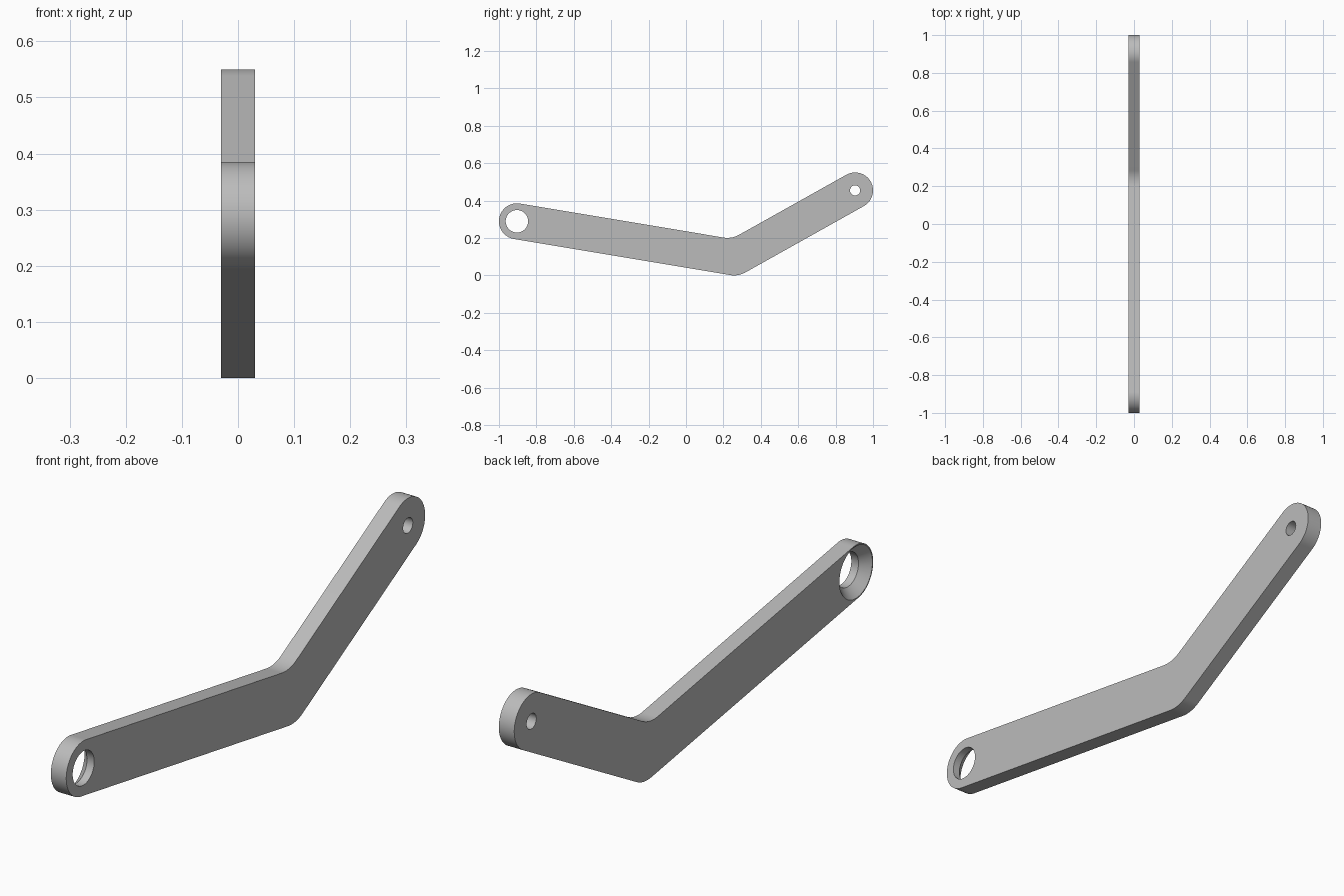
import bpy
import bmesh
import math
from mathutils import Vector

cube = bpy.data.objects.get("Cube")
if cube:
    bpy.data.objects.remove(cube)

HALF = 0.03       # half thickness along x
R = 0.096         # half width of the arm, radius of both ends
BEND_R = 0.127    # fillet radius at the elbow
FRONT = Vector((-0.904, 0.289))
ELBOW = Vector((0.262, 0.0945))
BACK = Vector((0.904, 0.454))

steel = bpy.data.materials.new("grey metal")
steel.use_nodes = True
GREY = (0.5, 0.5, 0.5, 1)
steel.diffuse_color = GREY
steel.node_tree.nodes["Principled BSDF"].inputs["Base Color"].default_value = GREY


def arc(centre, radius, start, end, steps):
    angles = [start + (end - start) * i / steps for i in range(steps + 1)]
    return [centre + radius * Vector((math.cos(a), math.sin(a))) for a in angles]


def make_object(name, bm):
    bmesh.ops.recalc_face_normals(bm, faces=bm.faces)
    mesh = bpy.data.meshes.new(name)
    bm.to_mesh(mesh)
    bm.free()
    obj = bpy.data.objects.new(name, mesh)
    bpy.context.collection.objects.link(obj)
    return obj


def revolve_cutter(name, centre, profile, steps=64):
    """Solid turned about an x-parallel axis from (x, radius) pairs."""
    bm = bmesh.new()
    rings = [[bm.verts.new((x, *p)) for p in arc(centre, r, 0, math.tau, steps)[:-1]]
             for x, r in profile]
    for a, b in zip(rings, rings[1:]):
        for i in range(steps):
            j = (i + 1) % steps
            bm.faces.new((a[i], a[j], b[j], b[i]))
    bm.faces.new(rings[0])
    bm.faces.new(rings[-1])
    obj = make_object(name, bm)
    obj.hide_render = True
    return obj


# Bent arm outline: two round ends joined by a filleted elbow
d1, d2 = (ELBOW - FRONT).normalized(), (BACK - ELBOW).normalized()
a1, a2 = math.atan2(d1.y, d1.x), math.atan2(d2.y, d2.x)
q = math.pi / 2
mid = (a1 + a2) / 2
up = Vector((-math.sin(mid), math.cos(mid)))
spread = 1 / math.cos((a2 - a1) / 2)
lower_centre = ELBOW + up * (BEND_R - R) * spread
upper_centre = ELBOW + up * (BEND_R + R) * spread

outline = arc(FRONT, R, a1 + q, a1 + 3 * q, 40)
outline += arc(lower_centre, BEND_R, a1 - q, a2 - q, 16)
outline += arc(BACK, R, a2 - q, a2 + q, 40)
outline += arc(upper_centre, BEND_R, a2 - q, a1 - q, 16)

bm = bmesh.new()
face = bm.faces.new([bm.verts.new((-HALF, *p)) for p in outline])
side = bmesh.ops.extrude_face_region(bm, geom=[face])
bmesh.ops.translate(bm, vec=(2 * HALF, 0, 0),
                    verts=[v for v in side["geom"] if isinstance(v, bmesh.types.BMVert)])
arm = make_object("bent_arm", bm)
arm.data.materials.append(steel)

# Countersunk hole in the front end, plain pin hole in the back end
SINK, HOLE, PIN, OVER = 0.092, 0.06, 0.027, 0.01
cutters = [
    revolve_cutter("countersink_cutter", FRONT, [
        (-HALF - OVER, SINK + OVER), (-HALF + SINK - HOLE, HOLE), (HALF + OVER, HOLE)]),
    revolve_cutter("pin_hole_cutter", BACK, [(-HALF - OVER, PIN), (HALF + OVER, PIN)]),
]
bpy.context.view_layer.objects.active = arm
for cutter in cutters:
    cutter.data.materials.append(steel)
    mod = arm.modifiers.new(cutter.name, 'BOOLEAN')
    mod.operation, mod.solver, mod.object = 'DIFFERENCE', 'EXACT', cutter
    bpy.ops.object.modifier_apply(modifier=mod.name)
    bpy.data.objects.remove(cutter)

bpy.ops.object.select_all(action='DESELECT')
arm.select_set(True)
bpy.ops.object.shade_smooth_by_angle(angle=math.radians(30))
